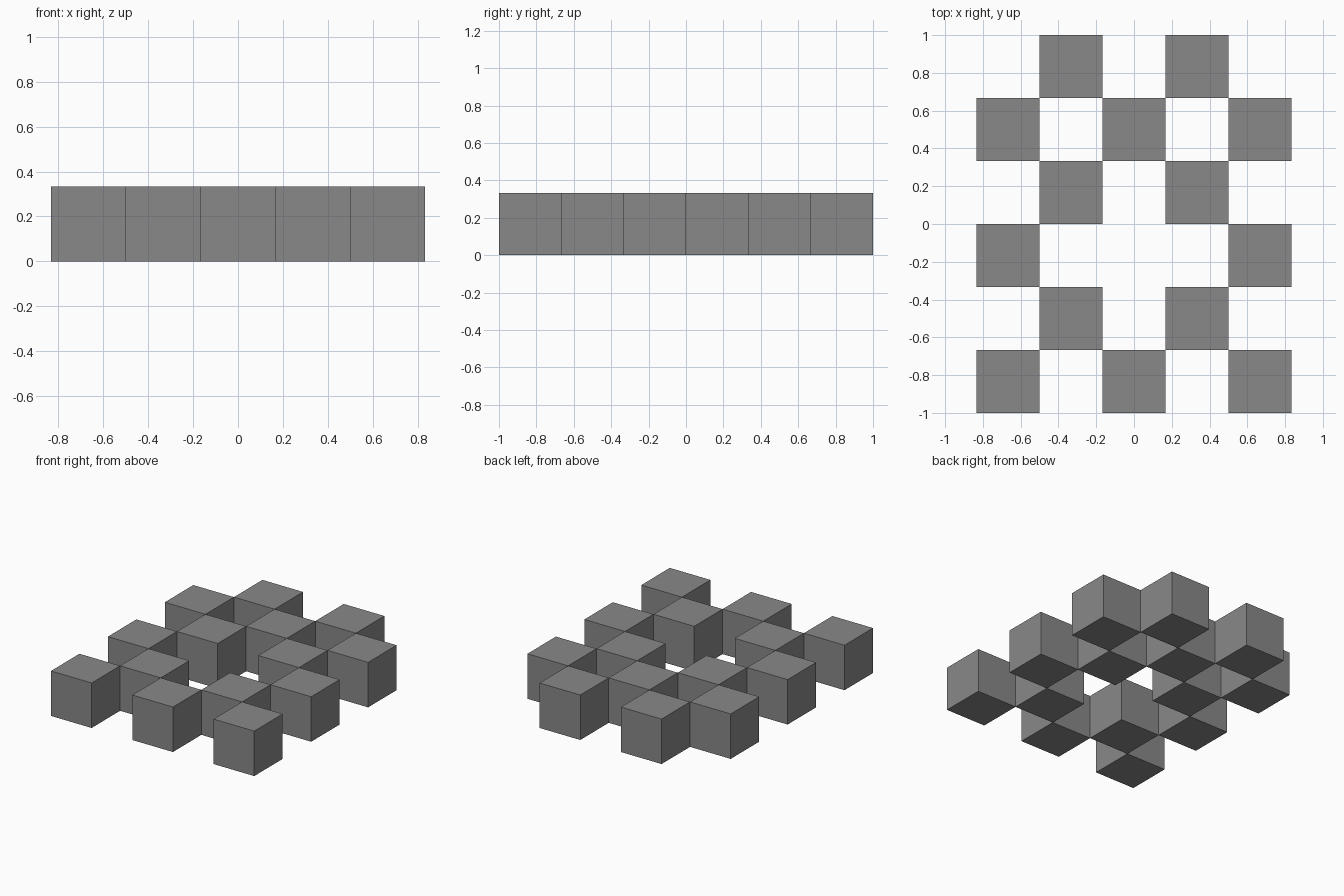
import bpy

cube = bpy.data.objects.get("Cube")
if cube:
    bpy.data.objects.remove(cube, do_unlink=True)

SIZE = 1 / 3

# Single flat grey for every block
grey = bpy.data.materials.new("mid_grey")
grey.use_nodes = True
colour = (0.25, 0.25, 0.25, 1)
grey.diffuse_color = colour
grey.node_tree.nodes["Principled BSDF"].inputs["Base Color"].default_value = colour

# Block layout, back row first, left column at -x
LAYOUT = [
    ".#.#.",
    "#.#.#",
    ".#.#.",
    "#...#",
    ".#.#.",
    "#.#.#",
]


def add_block(row, col):
    x = (col - (len(LAYOUT[0]) - 1) / 2) * SIZE
    y = ((len(LAYOUT) - 1) / 2 - row) * SIZE
    bpy.ops.mesh.primitive_cube_add(size=SIZE, location=(x, y, SIZE / 2))
    block = bpy.context.object
    block.name = f"block_row{row + 1}_column{col + 1}"
    block.data.materials.append(grey)


# Checkered blocks touching along their edges
for row, cells in enumerate(LAYOUT):
    for col, cell in enumerate(cells):
        if cell == "#":
            add_block(row, col)
